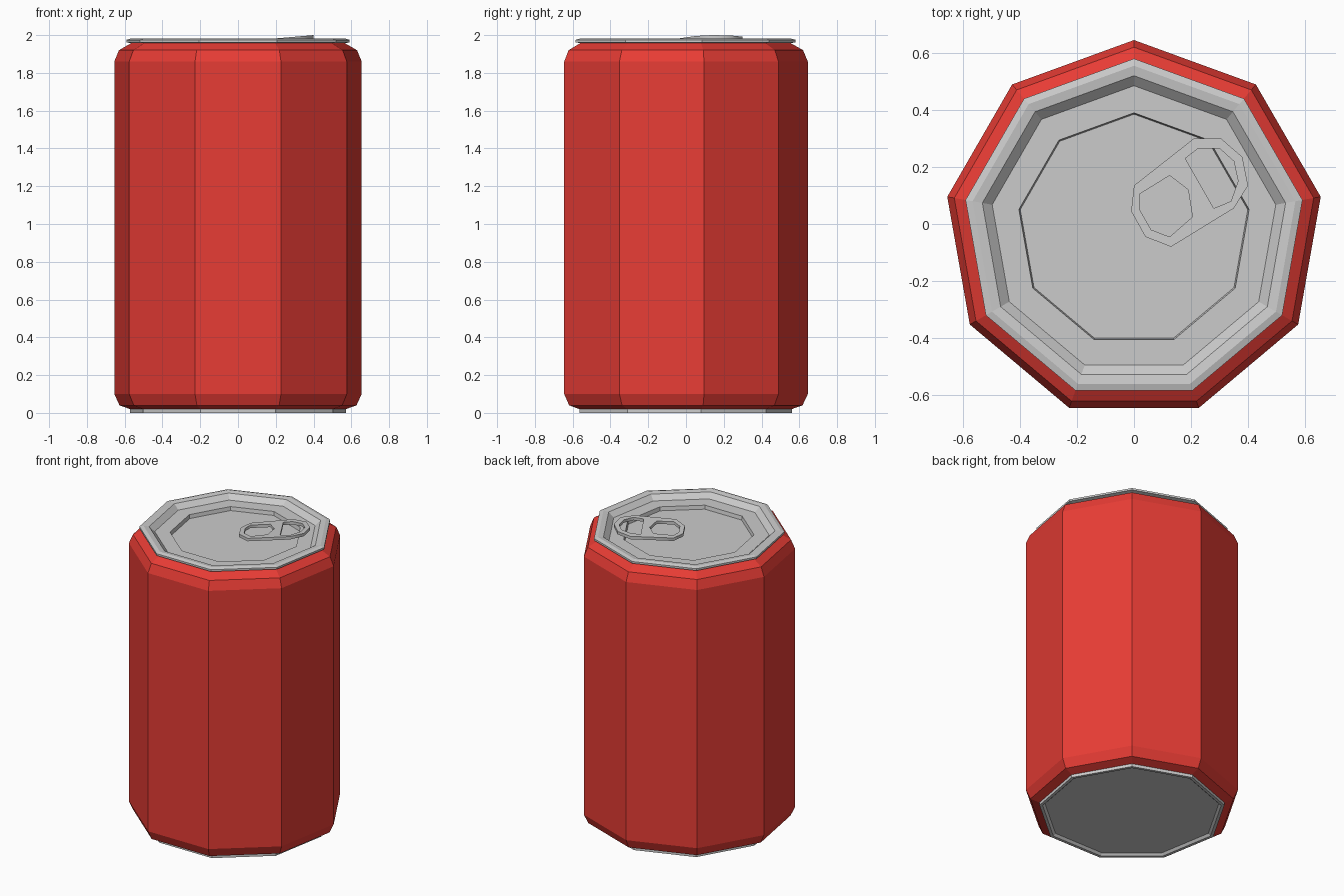
import bpy, bmesh, math

if "Cube" in bpy.data.objects:
    bpy.data.objects.remove(bpy.data.objects["Cube"])

SIDES = 9
CY = -0.02  # nonagon centre, so its bounds are centred on y = 0


def lathe(name, profile, cap_end=False, mat=None):
    """Revolve (radius, z) points, running from outside to inside, into nine flat sides."""
    bm = bmesh.new()
    rings = []
    for r, z in profile:
        ring = []
        for i in range(SIDES):
            a = math.radians(90) + math.tau * i / SIDES
            ring.append(bm.verts.new((r * math.cos(a), CY + r * math.sin(a), z)))
        rings.append(ring)
    for a, b in zip(rings, rings[1:]):
        for i in range(SIDES):
            j = (i + 1) % SIDES
            bm.faces.new((a[i], a[j], b[j], b[i]))
    if cap_end:
        bm.faces.new(rings[-1])
    me = bpy.data.meshes.new(name)
    bm.to_mesh(me)
    bm.free()
    ob = bpy.data.objects.new(name, me)
    bpy.context.collection.objects.link(ob)
    if mat:
        me.materials.append(mat)
    return ob


red = bpy.data.materials.new("red_paint")
red.diffuse_color = (0.8, 0.045, 0.035, 1)
red.use_nodes = True
red.node_tree.nodes["Principled BSDF"].inputs["Base Color"].default_value = red.diffuse_color

# Painted body with bevelled shoulders
lathe("can_body", [(0.58, 0.02), (0.637, 0.04), (0.665, 0.10), (0.665, 1.86),
                   (0.64, 1.92), (0.575, 1.957)], mat=red)

# Lid: raised rim, sloped wall, ledge and sunken panel
lathe("can_lid", [(0.575, 1.957), (0.60, 1.962), (0.60, 1.975), (0.575, 1.982),
                  (0.54, 1.977), (0.505, 1.945), (0.41, 1.945), (0.405, 1.92)],
      cap_end=True)

# Base: standing ring around a shallow recess
base = lathe("can_base", [(0.58, 0.02), (0.58, 0.0), (0.56, 0.0), (0.545, 0.015)],
             cap_end=True)
base.data.flip_normals()

# Pull tab: outline with two openings
loops = [
    [(0, .135), (.21, .3), (.305, .3), (.38, .235), (.4, .135), (.35, .055),
     (.13, -.08), (.04, -.045), (-.01, .045)],
    [(.02, .105), (.125, .17), (.19, .12), (.205, .025), (.125, -.045),
     (.06, -.02), (.02, .05)],
    [(.18, .23), (.225, .265), (.3, .265), (.35, .22), (.365, .15), (.34, .08),
     (.28, .055)],
]
cu = bpy.data.curves.new("pull_tab", 'CURVE')
cu.dimensions = '2D'
cu.fill_mode = 'BOTH'
cu.extrude = 0.01
for pts in loops:
    sp = cu.splines.new('POLY')
    sp.points.add(len(pts) - 1)
    for p, (x, y) in zip(sp.points, pts):
        p.co = (x, y, 0, 1)
    sp.use_cyclic_u = True
tab = bpy.data.objects.new("pull_tab", cu)
bpy.context.collection.objects.link(tab)
bpy.context.view_layer.objects.active = tab
tab.select_set(True)
bpy.ops.object.convert(target='MESH')
tab = bpy.context.object

# Tilt the tab so its finger end lifts
for v in tab.data.vertices:
    v.co.z += 1.955 + 0.0875 * v.co.x
